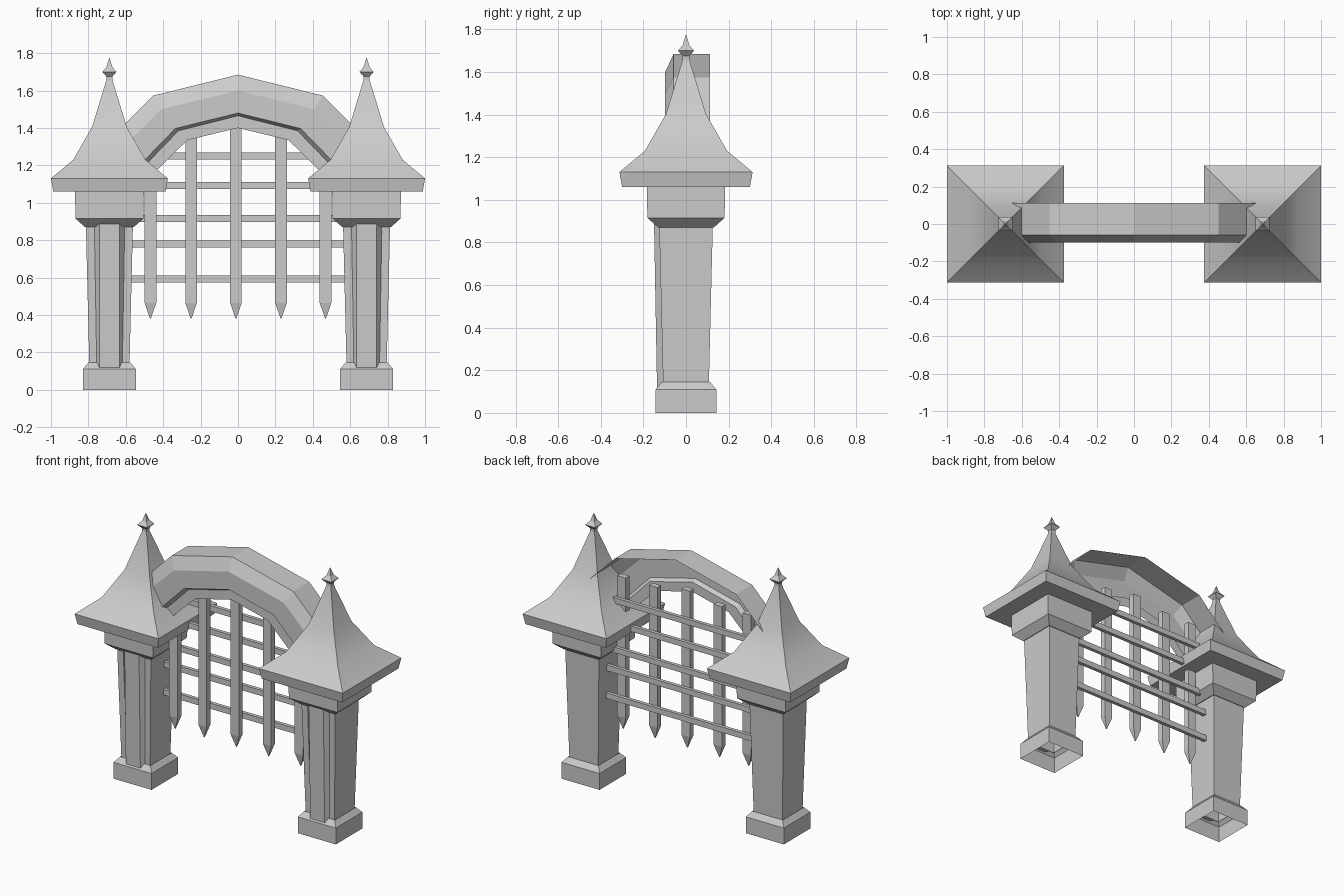
import bpy, bmesh, math

cube = bpy.data.objects.get("Cube")
if cube:
    bpy.data.objects.remove(cube, do_unlink=True)

stone = bpy.data.materials.new("grey_stone")
stone.use_nodes = True
GREY = (0.6, 0.6, 0.6, 1)
stone.diffuse_color = GREY
stone.node_tree.nodes["Principled BSDF"].inputs["Base Color"].default_value = GREY
TOWER_X = 0.6875


def add_object(name, bm, fix_normals=True):
    if fix_normals:
        bmesh.ops.recalc_face_normals(bm, faces=bm.faces)
    mesh = bpy.data.meshes.new(name)
    bm.to_mesh(mesh)
    bm.free()
    mesh.materials.append(stone)
    ob = bpy.data.objects.new(name, mesh)
    bpy.context.collection.objects.link(ob)
    return ob


def bridge(bm, rows, closed):
    """Join neighbouring rows of points with quads."""
    rows = [[bm.verts.new(p) for p in row] for row in rows]
    for a, b in zip(rows, rows[1:]):
        count = len(a) if closed else len(a) - 1
        for i in range(count):
            j = (i + 1) % len(a)
            bm.faces.new((a[i], a[j], b[j], b[i]))
    return rows


def square_loft(name, cx, profile, cap_bottom=False, cap_top=False):
    """Square tower section from (half width, height) pairs."""
    bm = bmesh.new()
    rows = [[(cx + sx * h, sy * h, z) for sx, sy in ((-1, -1), (1, -1), (1, 1), (-1, 1))]
            for h, z in profile]
    rows = bridge(bm, rows, True)
    if cap_bottom:
        bm.faces.new(rows[0][::-1])
    if cap_top:
        bm.faces.new(rows[-1])
    return add_object(name, bm)


def smooth(ob):
    bpy.ops.object.select_all(action="DESELECT")
    ob.select_set(True)
    bpy.context.view_layer.objects.active = ob
    bpy.ops.object.shade_smooth_by_angle(angle=math.radians(30))


def tower(side, cx):
    # Plinth, open underneath
    square_loft(side + "_plinth", cx, [(0.142, 0), (0.142, 0.11), (0.113, 0.145)])
    # Tapered shaft and flared capital
    square_loft(side + "_shaft", cx, [(0.107, 0.12), (0.126, 0.89)])
    square_loft(side + "_capital", cx,
                [(0.13, 0.87), (0.181, 0.915), (0.184, 1.06)], True)
    # Raised strip with bevelled sides on the front of the shaft
    bm = bmesh.new()
    rows = []
    for z, back, front, wide in ((0.12, -0.105, -0.136, 0.07), (0.89, -0.124, -0.15, 0.083)):
        rows.append([(cx - wide, back, z), (cx - 0.054, front, z),
                     (cx + 0.054, front, z), (cx + wide, back, z)])
    rows = bridge(bm, rows, True)
    bm.faces.new(rows[0])
    add_object(side + "_shaft_strip", bm)
    # Swept roof
    smooth(square_loft(side + "_roof", cx,
                       [(0.3, 1.06), (0.3125, 1.13), (0.193, 1.23),
                        (0.093, 1.405), (0.015, 1.66)], True, True))
    # Finial
    square_loft(side + "_finial", cx,
                [(0.016, 1.64), (0.016, 1.675), (0.038, 1.70),
                 (0.016, 1.725), (0.001, 1.775)], True, True)


tower("left", TOWER_X)
tower("right", -TOWER_X)

# Arch: a shell open at the back, each row is one moulding line
# (depth, crown height, shoulder x and z, foot x and z)
mouldings = [
    (0.112, 1.685, 0.453, 1.573, 0.70, 1.325),
    (-0.058, 1.685, 0.453, 1.573, 0.70, 1.325),
    (-0.098, 1.60, 0.41, 1.50, 0.66, 1.255),
    (-0.098, 1.48, 0.335, 1.397, 0.59, 1.135),
    (-0.07, 1.465, 0.318, 1.385, 0.575, 1.12),
    (-0.07, 1.40, 0.27, 1.335, 0.53, 1.08),
]
bm = bmesh.new()
bridge(bm, [[(-fx, y, fz), (-sx, y, sz), (0, y, crown), (sx, y, sz), (fx, y, fz)]
            for y, crown, sx, sz, fx, fz in mouldings], False)
bm.normal_update()
if sum(f.normal.z * f.calc_area() for f in bm.faces) < 0:
    bmesh.ops.reverse_faces(bm, faces=bm.faces)
add_object("arch", bm, False)

# Gate uprights with pointed lower ends
for n, x in enumerate((-0.468, -0.251, -0.011, 0.23, 0.468)):
    bm = bmesh.new()
    top = 1.45 if n == 2 else 1.41
    rows = [[(x - w, -d, z), (x + w, -d, z), (x + w, d, z), (x - w, d, z)]
            for w, d, z in ((0.002, 0.002, 0.38), (0.031, 0.02, 0.465), (0.031, 0.02, top))]
    rows = bridge(bm, rows, True)
    bm.faces.new(rows[0])
    bm.faces.new(rows[-1])
    add_object(f"gate_upright_{n + 1}", bm)

# Gate crossbars
for n, z in enumerate((0.592, 0.78, 0.916, 1.092, 1.25)):
    bm = bmesh.new()
    bmesh.ops.create_cube(bm, size=1)
    bmesh.ops.scale(bm, vec=(1.14, 0.024, 0.038), verts=bm.verts)
    bmesh.ops.translate(bm, vec=(0, 0.03, z), verts=bm.verts)
    add_object(f"gate_crossbar_{n + 1}", bm)
